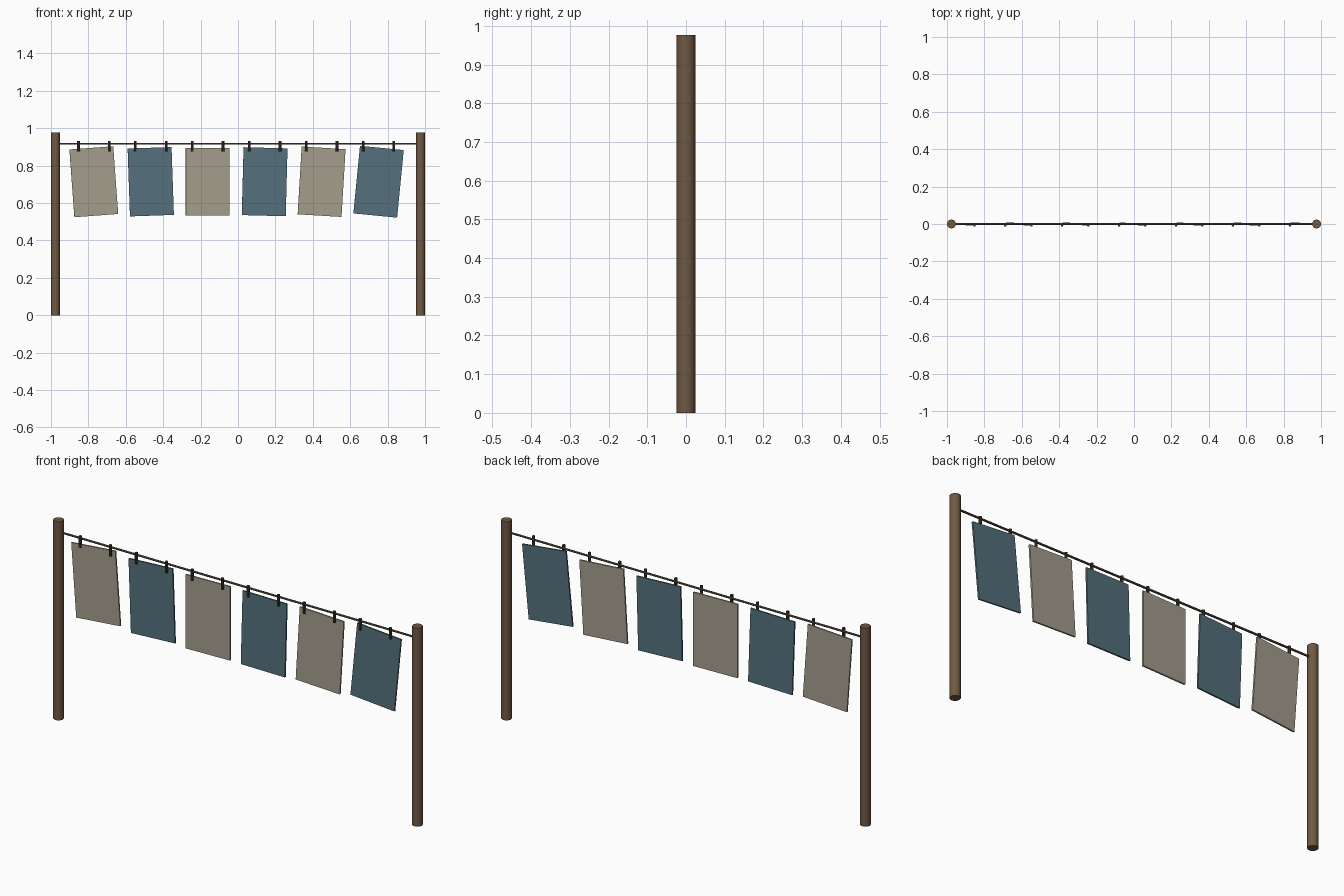
import bpy
from math import radians, pi

if "Cube" in bpy.data.objects:
    bpy.data.objects.remove(bpy.data.objects["Cube"])


def material(name, r, g, b):
    m = bpy.data.materials.new(name)
    m.diffuse_color = (r, g, b, 1)
    m.use_nodes = True
    m.node_tree.nodes["Principled BSDF"].inputs["Base Color"].default_value = m.diffuse_color
    return m


WOOD = material("wood", 0.16, 0.10, 0.055)
CORD = material("cord", 0.12, 0.10, 0.065)
PEG = material("peg_wood", 0.07, 0.05, 0.035)
CLOTHS = [material("beige_cloth", 0.38, 0.34, 0.27), material("blue_cloth", 0.09, 0.165, 0.205)]


def finish(name, mat):
    ob = bpy.context.object
    ob.name = name
    ob.data.materials.append(mat)
    return ob


def cylinder(name, mat, radius, depth, loc, rot=(0, 0, 0), sides=16):
    bpy.ops.mesh.primitive_cylinder_add(vertices=sides, radius=radius, depth=depth,
                                        location=loc, rotation=rot)
    bpy.ops.object.shade_smooth_by_angle(angle=radians(40))
    return finish(name, mat)


# Two upright posts
POST_X, POST_R, POST_H = 0.976, 0.024, 0.976
for side, label in ((-1, "left"), (1, "right")):
    cylinder(f"post_{label}", WOOD, POST_R, POST_H, (side * POST_X, 0, POST_H / 2))

# Line strung between the posts
LINE_Z = 0.917
cylinder("washing_line", CORD, 0.005, 2 * POST_X, (0, 0, LINE_Z), (0, pi / 2, 0), 8)

# Hanging cloths, each swung a little more than the last, with two pegs
tilts = (-4.2, -2.0, 0.0, 1.5, 3.4, 5.6)
for i, tilt in enumerate(tilts):
    x = -0.771 + 0.3045 * i
    bpy.ops.mesh.primitive_cube_add(size=1, location=(x, 0, 0.714),
                                    rotation=(0, radians(tilt), radians(1.8)))
    cloth = finish(f"cloth_{i + 1}", CLOTHS[i % 2])
    cloth.scale = (0.235, 0.008, 0.363)
    for side, label in ((-1, "left"), (1, "right")):
        cylinder(f"peg_{i + 1}_{label}", PEG, 0.007, 0.056,
                 (x + side * 0.082, -0.007, 0.904), sides=8)
